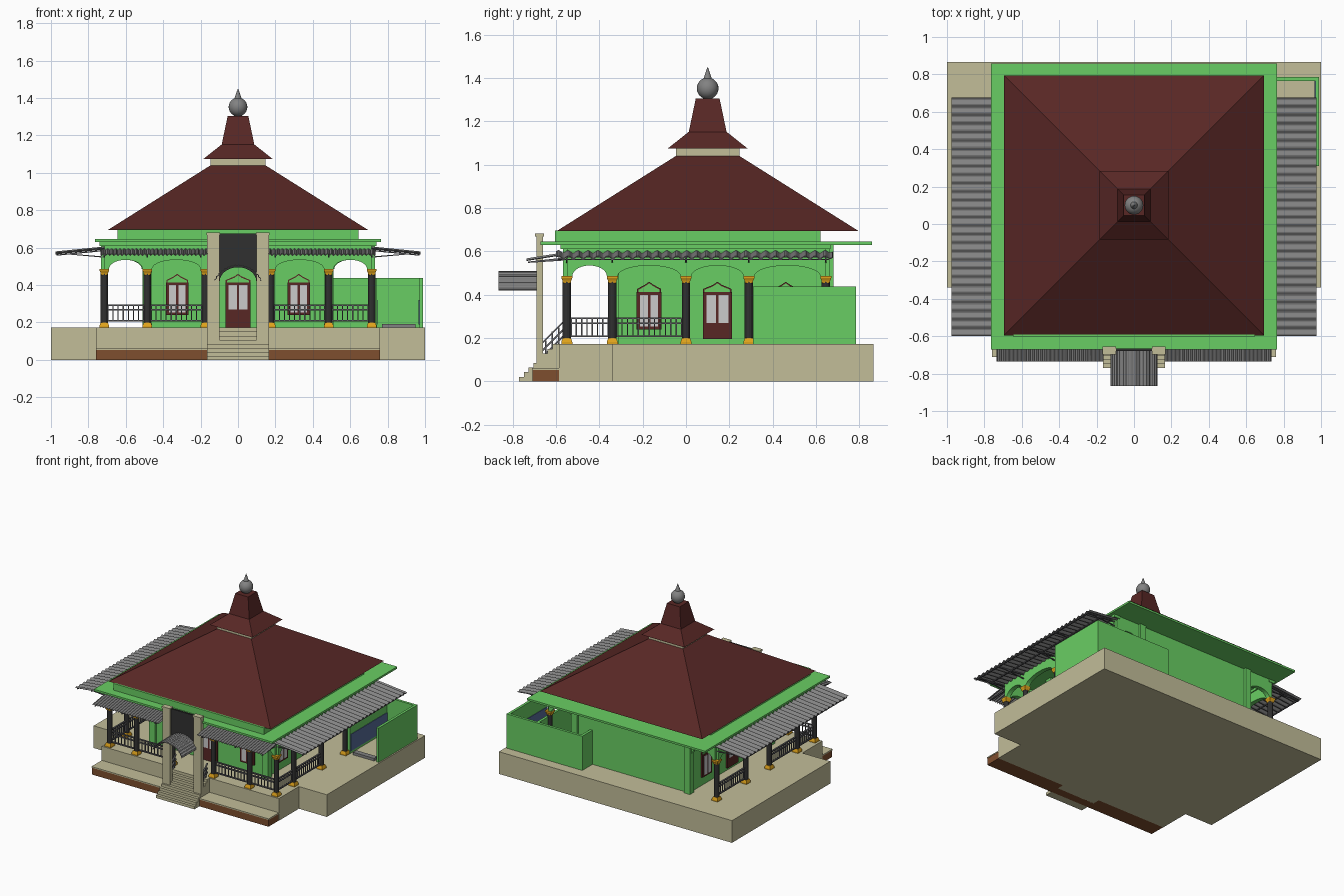
import bpy, bmesh, math
from mathutils import Vector

if "Cube" in bpy.data.objects:
    bpy.data.objects.remove(bpy.data.objects["Cube"])


def mat(name, hexa):
    m = bpy.data.materials.new(name)
    rgb = [int(hexa[i:i + 2], 16) / 255 for i in (0, 2, 4)]
    m.diffuse_color = [((c + .055) / 1.055) ** 2.4 if c > .04 else c / 12.92 for c in rgb] + [1]
    m.use_nodes = True
    m.node_tree.nodes["Principled BSDF"].inputs["Base Color"].default_value = m.diffuse_color
    return m


GREEN, MAROON, BEIGE = mat("green", "69CE63"), mat("maroon", "582725"), mat("beige", "C2BD99")
BROWN, GOLD, DARK = mat("brown", "7E4E2E"), mat("gold", "DFA31C"), mat("dark", "303030")
SHEET, BLUE, GLASS = mat("sheet", "828282"), mat("blue", "566C98"), mat("glass", "C0C0C4")
STEEL = mat("steel", "606064")


def finish(name, bm, m=None):
    bmesh.ops.recalc_face_normals(bm, faces=bm.faces)
    me = bpy.data.meshes.new(name)
    bm.to_mesh(me)
    bm.free()
    ob = bpy.data.objects.new(name, me)
    bpy.context.collection.objects.link(ob)
    if m:
        me.materials.append(m)
    return ob


def boxes(name, items, m=None):
    """Each item is x0, x1, y0, y1, z0, z1."""
    bm = bmesh.new()
    for x0, x1, y0, y1, z0, z1 in items:
        vs = bmesh.ops.create_cube(bm, size=1)["verts"]
        for v in vs:
            v.co = Vector(((x0 + x1) / 2 + v.co.x * (x1 - x0), (y0 + y1) / 2 + v.co.y * (y1 - y0),
                           (z0 + z1) / 2 + v.co.z * (z1 - z0)))
    return finish(name, bm, m)


def prism(name, pts, axis, p0, p1, m=None):
    """Extrude a (u, z) outline along x or y from p0 to p1."""
    bm = bmesh.new()
    put = (lambda u, z, p: (p, u, z)) if axis == "x" else (lambda u, z, p: (u, p, z))
    a = [bm.verts.new(put(u, z, p0)) for u, z in pts]
    b = [bm.verts.new(put(u, z, p1)) for u, z in pts]
    bm.faces.new(a)
    bm.faces.new(b)
    for i in range(len(a)):
        j = (i + 1) % len(a)
        bm.faces.new((a[i], a[j], b[j], b[i]))
    return finish(name, bm, m)


def lathe(name, prof, n, loc, m=None, turn=0.0):
    """Stack n-sided rings (radius, z)."""
    bm = bmesh.new()
    rings = [[bm.verts.new((loc[0] + r * math.cos(turn + math.tau * k / n),
                            loc[1] + r * math.sin(turn + math.tau * k / n), z))
              for k in range(n)] for r, z in prof]
    for a, b in zip(rings, rings[1:]):
        for k in range(n):
            bm.faces.new((a[k], a[(k + 1) % n], b[(k + 1) % n], b[k]))
    bm.faces.new(rings[0])
    bm.faces.new(rings[-1])
    return finish(name, bm, m)


def sheet(name, fn, n, m):
    """Thin ruled sheet between fn(t, 0) and fn(t, 1)."""
    bm = bmesh.new()
    rows = [[bm.verts.new(fn(i / n, s)) for s in (0, 1)] for i in range(n + 1)]
    for a, b in zip(rows, rows[1:]):
        bm.faces.new((a[0], b[0], b[1], a[1]))
    ob = finish(name, bm, m)
    mod = ob.modifiers.new("thickness", "SOLIDIFY")
    mod.thickness = .004
    return ob


def arch(a, b, spring, rise, n=14):
    c, r = (a + b) / 2, (b - a) / 2
    return [(c - r * math.cos(math.pi * i / n), spring + rise * math.sin(math.pi * i / n)) for i in range(n + 1)]


# Plinth, front ledge and stairs
boxes("plinth", [(-1, 1, -.34, .865, 0, .172), (-.76, .76, -.585, -.34, 0, .172)], BEIGE)
boxes("front_ledge_top", [(-.76, .76, -.71, -.585, .053, .062)], BEIGE)
boxes("front_ledge", [(-.758, .758, -.708, -.585, 0, .053)], BROWN)
boxes("stairs", [(-.165, .165, -.77 + .022 * i, -.58, .0215 * i, .0215 * (i + 1)) for i in range(8)], BEIGE)

# Inner hall with corner pilasters
boxes("hall_walls", [(-.49, .49, -.34, .66, .172, .635)], GREEN)
boxes("hall_pilasters", [(x - .025, x + .025, y - .025, y + .025, .172, .635)
                         for x in (-.485, .485) for y in (-.335, .655)], GREEN)


def opening(name, axis, base, out, c, w, z0, door=False):
    """Framed window or door with a pointed crown on a hall wall."""
    h = w / 2

    def part(label, pts, d, m):
        prism(name + label, [(c + u, z) for u, z in pts], axis, base, base + out * d, m)

    def rect(x0, x1, a, b):
        return [(x0, a), (x1, a), (x1, b), (x0, b)]

    def crown(e):
        return [(-h + .006 - e, .405), (h - .006 + e, .405), (h - .006 + e, .425 + e / 2), (.02, .442 + e),
                (0, .456 + e), (-.02, .442 + e), (-h + .006 - e, .425 + e / 2)]
    part("_crown_edge", crown(.004), .008, MAROON)
    part("_crown", crown(-.003), .011, GREEN)
    part("_frame", rect(-h, h, z0, .413), .016, MAROON)
    for s in (-1, 1):
        x0, x1 = sorted((s * .006, s * (h - .016)))
        part("_pane", rect(x0, x1, .27 if door else z0 + .014, .4), .019, GLASS)


opening("front_door", "y", -.34, -1, 0, .135, .172, True)
for s in (-1, 1):
    opening("front_window", "y", -.34, -1, s * .325, .12, .24)
    opening("side_window", "x", s * .49, s, -.17, .115, .24)
    opening("side_door", "x", s * .49, s, .145, .135, .195, True)
    opening("rear_side_window", "x", s * .49, s, .46, .115, .24)

# Veranda columns with gold bases and capitals
FX = [-.715, -.485, -.175, .175, .485, .715]
SY = [-.55, -.34, 0, .29, .645]
for x, y in [(x, -.55) for x in FX] + [(s * .715, y) for s in (-1, 1) for y in SY[1:]]:
    lathe("column", [(.019, .19), (.019, .47)], 12, (x, y), DARK)
    q = math.pi / 4
    lathe("column_base", [(.036, .172), (.036, .182), (.027, .2)], 4, (x, y), GOLD, q)
    lathe("column_capital", [(.025, .455), (.028, .465), (.036, .477), (.036, .487)], 4, (x, y), GOLD, q)


# Arcade of flat arches above the columns
def arch_panel(a, b, axis, p0, p1):
    pts = [(a, .636), (a, .485)] + arch(a + .025, b - .025, .485, .05) + [(b, .485), (b, .636)]
    prism("arcade_arch", pts, axis, p0, p1, GREEN)


for a, b in zip(FX, FX[1:]):
    arch_panel(a, b, "y", -.567, -.533)
for s in (-1, 1):
    for a, b in zip(SY, SY[1:]):
        arch_panel(a, b, "x", s * .698, s * .732)
    arch_panel(*sorted((s * .49, s * .715)), "y", .63, .663)
boxes("arcade_cornice", [(-.74, .74, -.58, -.53, .61, .636)]
      + [tuple(sorted((s * .69, s * .74))) + (-.58, .667, .61, .636) for s in (-1, 1)], GREEN)


# Railings between the columns
def railing(a, b, axis, p):
    a, b = a + .02, b - .02
    n = round((b - a) / .026)
    parts = [(a, b, z, z + .008, .006) for z in (.205, .265, .288)]
    for i in range(n + 1):
        u = a + (b - a) * i / n
        parts.append((u - .003, u + .003, .205, .29, .003))
    boxes("railing", [(u0, u1, p - t, p + t, z0, z1) if axis == "y" else (p - t, p + t, u0, u1, z0, z1)
                      for u0, u1, z0, z1, t in parts], STEEL)


for i in (0, 1, 3, 4):
    railing(FX[i], FX[i + 1], "y", -.55)
for s in (-1, 1):
    for i in (0, 1, 3) if s < 0 else (0, 1):
        railing(SY[i], SY[i + 1], "x", s * .715)

# Roof slab, parapet, tiered roof and finial
boxes("roof_slab", [(-.765, .765, -.672, .858, .63, .645)], GREEN)
boxes("upper_band", [(-.645, .645, -.605, .62, .64, .697)], GREEN)
R, Q, C = math.sqrt(2), math.pi / 4, (0, .1)
lathe("main_roof", [(.695 * R, .695), (.147 * R, 1.04)], 4, C, MAROON, Q)
lathe("roof_neck", [(.147 * R, 1.035), (.147 * R, 1.08)], 4, C, BEIGE, Q)
lathe("upper_roof", [(.184 * R, 1.075), (.087 * R, 1.152), (.055 * R, 1.305)], 4, C, MAROON, Q)
prof = [(.02, 1.3)] + [(.05 * math.cos(t), 1.352 + .05 * math.sin(t))
                       for t in [math.radians(-65 + 13 * i) for i in range(11)]]
ball = lathe("finial", prof + [(.019, 1.398), (.001, 1.45)], 24, C, SHEET)
bpy.context.view_layer.objects.active = ball
ball.select_set(True)
bpy.ops.object.shade_smooth_by_angle()

# Corrugated awnings on both sides and the front, with brackets
for s in (-1, 1):
    sheet("side_awning", lambda t, e: (s * (.715 + .26 * e), -.6 + 1.275 * t,
                                       .6 - .026 * e + .006 * math.sin(t * 28 * math.tau)), 224, SHEET)
    for y in SY:
        for pts in ([(.72, .588), (.97, .563), (.97, .557), (.72, .581)],
                    [(.72, .553), (.9, .568), (.9, .563), (.72, .547)]):
            prism("side_bracket", [(s * u, z) for u, z in pts], "y", y - .004, y + .004, STEEL)
    boxes("side_awning_rail", [tuple(sorted((s * u, s * (u + .008)))) + (-.59, .66, z, z + .006)
                               for u, z in ((.96, .56), (.84, .573))], STEEL)
    sheet("front_awning", lambda t, e: (s * (.165 + .57 * t), -.56 - .175 * e,
                                        .588 - .028 * e + .004 * math.sin(t * 26 * math.tau)), 208, SHEET)
    for x in (.2, .485, .715):
        prism("front_bracket", [(-.56, .572), (-.73, .553), (-.73, .547), (-.56, .558)], "x",
              s * x - .004, s * x + .004, STEEL)

# Entrance portal: posts, board and barrel canopy
for s in (-1, 1):
    x0, x1 = sorted((s * .1, s * .165))
    boxes("portal_post", [(x0, x1, -.69, -.66, .06, .67), (x0 - .003, x1 + .003, -.697, -.655, .668, .682)], BEIGE)
    # Stair handrail
    for dz in (.07, .1, .135):
        z = .06 + dz - .07
        prism("stair_handrail", [(-.66, z + .05), (-.57, z + .14), (-.57, z + .15), (-.66, z + .06)], "x",
              s * .135 - .005, s * .135 + .005, STEEL)
    boxes("stair_handrail_posts", [(s * .135 - .004, s * .135 + .004, y, y + .007, z, z + .13)
                                   for y, z in ((-.65, .06), (-.62, .1), (-.59, .12))], STEEL)
prism("portal_board", [(-.1, .675), (-.1, .42)] + arch(-.098, .098, .42, .075) + [(.1, .42), (.1, .675)],
      "y", -.68, -.665, DARK)


def canopy(t, e):
    ang, w = math.pi * (.12 + .76 * t), .0025 * math.sin(t * 16 * math.tau)
    return (-(.135 + w) * math.cos(ang), -.675 - .19 * e, .375 + (.133 + w) * math.sin(ang))


sheet("entrance_canopy", canopy, 128, SHEET)

# Wash area at the rear right corner
boxes("wash_area_walls", [(.97, .99, .31, .785, .172, .437), (.34, .99, .765, .785, .172, .437),
                          (.34, .36, .66, .785, .172, .437), (.722, .742, .31, .785, .172, .437)], GREEN)
boxes("wash_area_tiles", [(.742, .746, .32, .765, .19, .32), (.966, .97, .32, .765, .19, .32)], BLUE)
boxes("wash_area_kerb", [(.77, .95, .31, .35, .172, .192)], SHEET)
